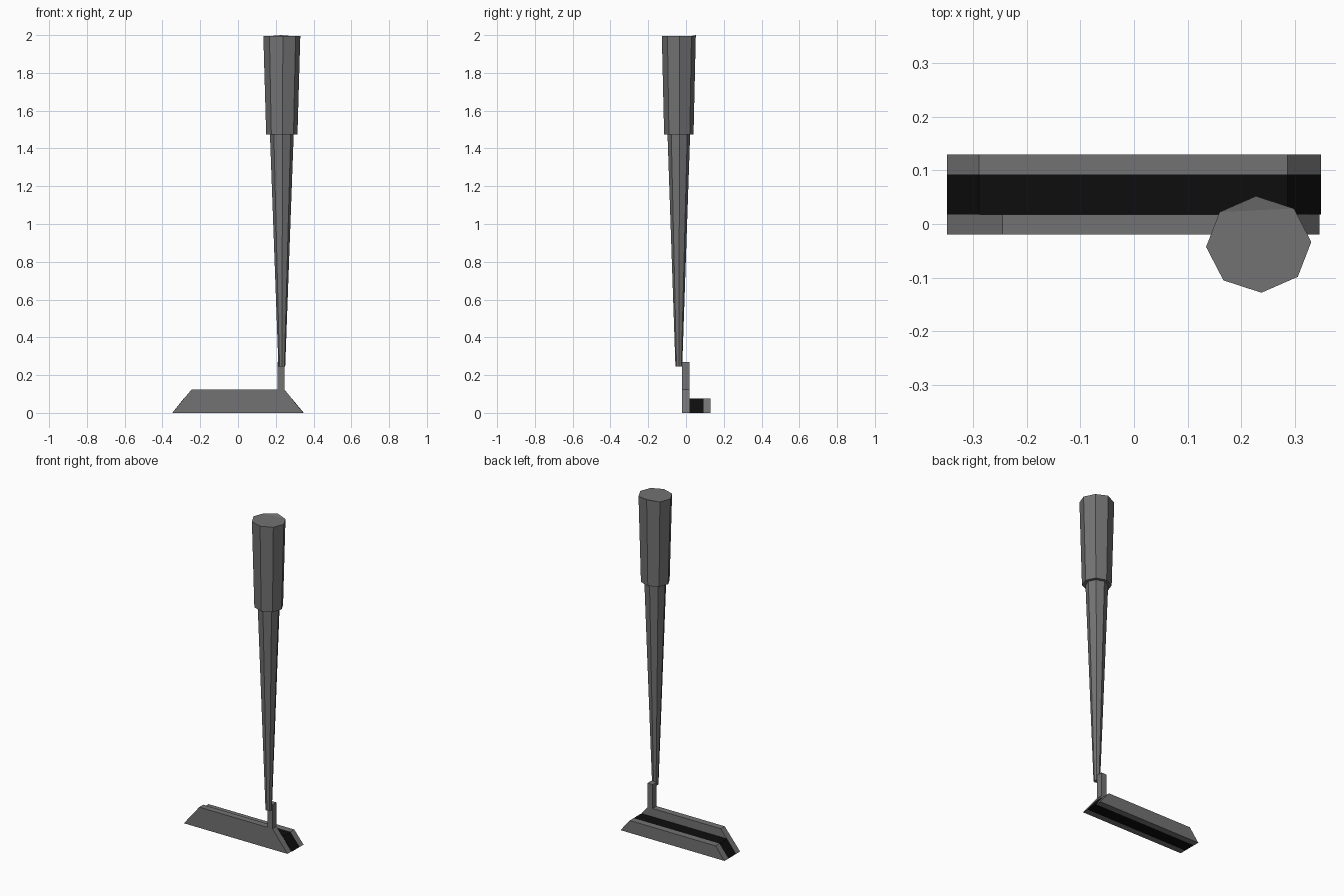
import bpy, bmesh, math

cube = bpy.data.objects.get("Cube")
if cube:
    bpy.data.objects.remove(cube, do_unlink=True)


def material(name, value):
    m = bpy.data.materials.new(name)
    m.use_nodes = True
    col = (value, value, value, 1)
    m.diffuse_color = col
    m.node_tree.nodes["Principled BSDF"].inputs["Base Color"].default_value = col
    return m


steel = material("steel grey", 0.17)
black = material("black", 0.004)


def finish(name, bm, mat):
    bmesh.ops.recalc_face_normals(bm, faces=bm.faces)
    me = bpy.data.meshes.new(name)
    bm.to_mesh(me)
    bm.free()
    me.materials.append(mat)
    ob = bpy.data.objects.new(name, me)
    bpy.context.collection.objects.link(ob)
    return ob


def slab(name, outline, y0, y1, mat):
    """Extrude an x-z outline from y0 to y1."""
    bm = bmesh.new()
    face = bm.faces.new([bm.verts.new((x, y0, z)) for x, z in outline])
    ext = bmesh.ops.extrude_face_region(bm, geom=[face])
    verts = [g for g in ext["geom"] if isinstance(g, bmesh.types.BMVert)]
    bmesh.ops.translate(bm, verts=verts, vec=(0, y1 - y0, 0))
    return finish(name, bm, mat)


def tapered_tube(name, z0, z1, r0, r1, mat, lift=0):
    """Eight-sided cone section; lift raises the rear top corner."""
    bm = bmesh.new()
    rings = []
    for z, (rx, ry) in ((z0, r0), (z1, r1)):
        ring = []
        for i in range(8):
            a = math.radians(3 + 45 * i)
            ring.append(bm.verts.new((0.232 + rx * math.cos(a),
                                      -0.038 + ry * math.sin(a), z)))
        rings.append(ring)
    low, top = rings
    for i in range(8):
        j = (i + 1) % 8
        bm.faces.new((low[i], low[j], top[j], top[i]))
    bm.faces.new(low)
    if lift:
        bm.faces.new((top[1], top[2], top[3]))
        bm.faces.new([top[i] for i in (3, 4, 5, 6, 7, 0, 1)])
        top[2].co.z += lift
    else:
        bm.faces.new(top)
    return finish(name, bm, mat)


# Striking plate with the upright neck in one outline
slab("face_plate_and_neck",
     [(-0.348, 0), (0.345, 0), (0.245, 0.125), (0.245, 0.27),
      (0.21, 0.27), (0.21, 0.125), (-0.245, 0.125)], -0.02, 0.018, steel)

# Lower rear body: black band and grey rear bar
low_outline = [(-0.348, 0), (0.348, 0), (0.286, 0.075), (-0.288, 0.075)]
slab("black_band", low_outline, 0.018, 0.092, black)
slab("rear_bar", low_outline, 0.092, 0.129, steel)

# Shaft and grip
tapered_tube("shaft", 0.245, 1.475, (0.018, 0.018), (0.063, 0.06), steel)
tapered_tube("grip", 1.475, 1.994, (0.083, 0.078), (0.098, 0.09), steel, lift=0.006)
